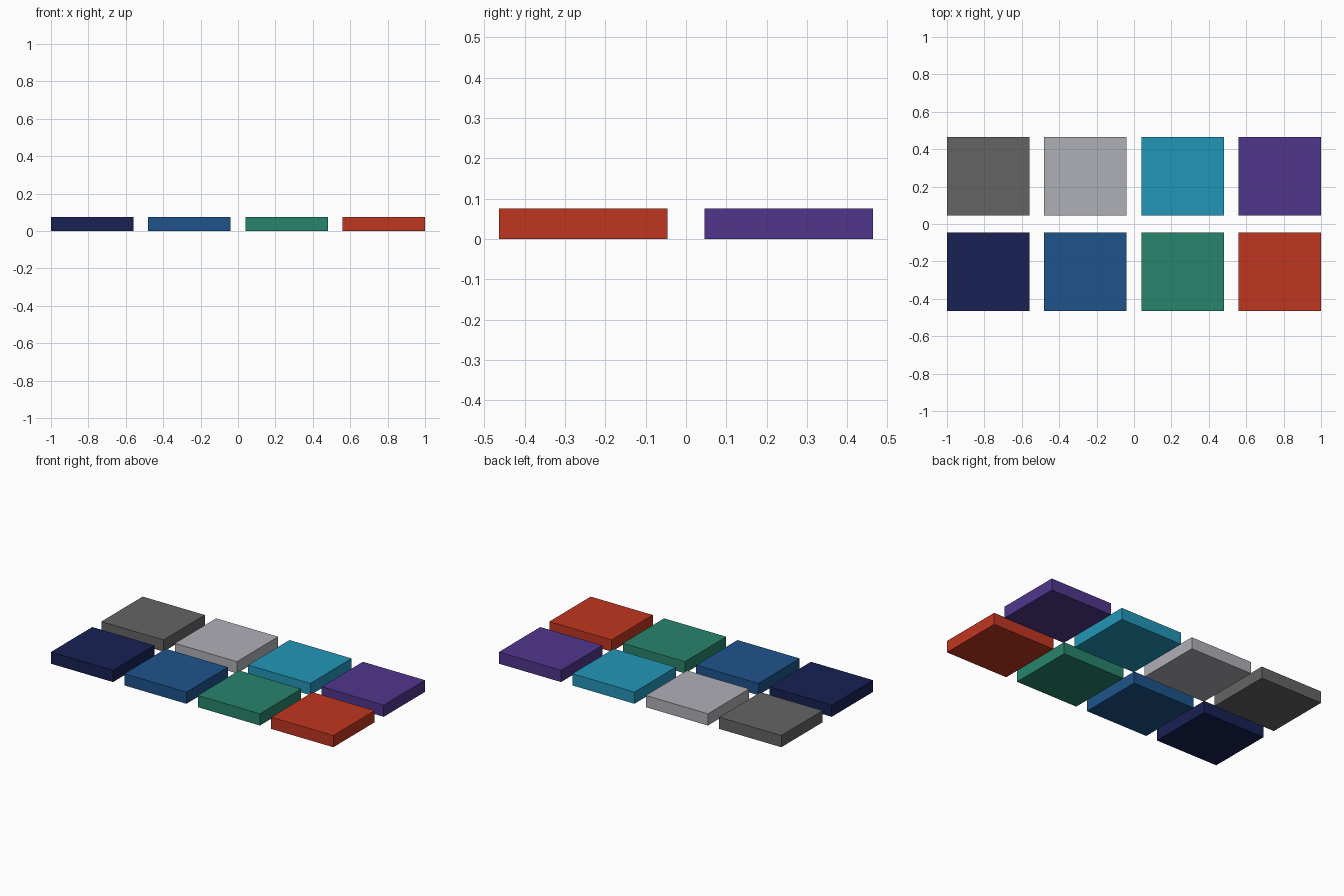
import bpy

if "Cube" in bpy.data.objects:
    bpy.data.objects.remove(bpy.data.objects["Cube"])

WIDTH, DEPTH, HEIGHT = 0.44, 0.418, 0.075
PITCH_X, ROW_Y = 0.52, 0.255


def linear(c):
    c /= 255
    return c / 12.92 if c <= 0.04045 else ((c + 0.055) / 1.055) ** 2.4


def tile(name, x, y, rgb):
    bpy.ops.mesh.primitive_cube_add(size=1, location=(x, y, HEIGHT / 2))
    ob = bpy.context.object
    ob.name = name
    ob.scale = (WIDTH, DEPTH, HEIGHT)
    bpy.ops.object.transform_apply(location=False, rotation=False, scale=True)
    mat = bpy.data.materials.new(name + "_colour")
    mat.diffuse_color = (*[linear(c) for c in rgb], 1)
    mat.use_nodes = True
    mat.node_tree.nodes["Principled BSDF"].inputs["Base Color"].default_value = mat.diffuse_color
    ob.data.materials.append(mat)


# Front and back rows of colour tiles, left to right
rows = {
    -ROW_Y: [("navy", (24, 33, 84)), ("blue", (30, 84, 140)),
             ("green", (40, 133, 108)), ("red", (192, 54, 32))],
    ROW_Y: [("dark_grey", (100, 100, 100)), ("light_grey", (175, 175, 183)),
            ("cyan", (34, 150, 184)), ("purple", (80, 54, 140))],
}
for y, tiles in rows.items():
    for i, (colour, rgb) in enumerate(tiles):
        tile(colour + "_tile", (i - 1.5) * PITCH_X, y, rgb)
